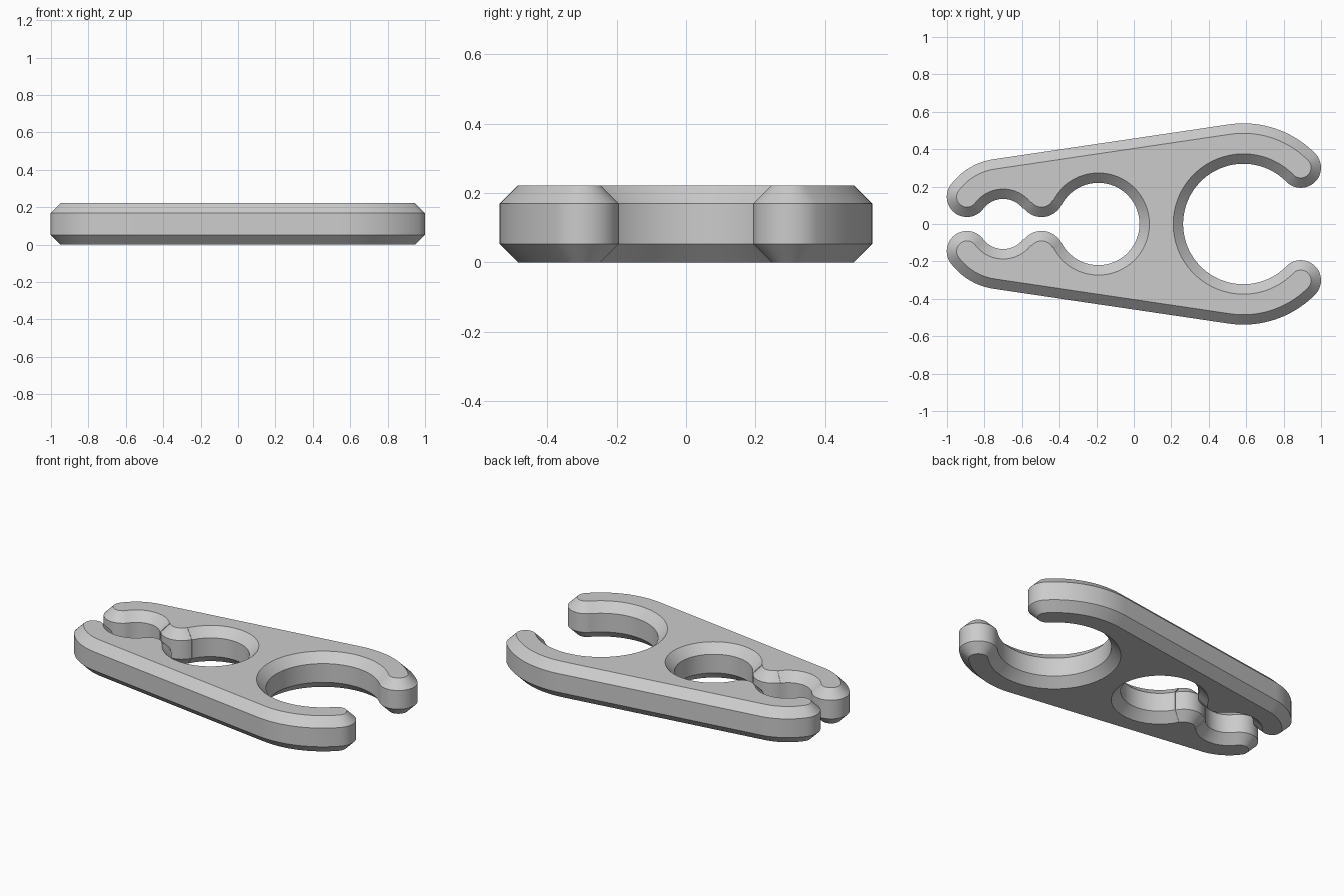
import bpy
import bmesh
from math import asin, atan2, cos, degrees, hypot, radians, sin

HEIGHT, CHAMFER = 0.222, 0.053
TIP = 0.108                      # radius of the rounded arm ends

default = bpy.data.objects.get("Cube")
if default:
    bpy.data.objects.remove(default, do_unlink=True)


def polar(centre, dist, angle):
    a = radians(angle)
    return centre[0] + dist * cos(a), centre[1] + dist * sin(a)


def direction(a, b):
    return degrees(atan2(b[1] - a[1], b[0] - a[0]))


def arc(centre, radius, start, end, steps):
    return [polar(centre, radius, start + (end - start) * i / steps)
            for i in range(steps + 1)]


# Centres and radii of the openings and of the rounded ends between them
large, large_r = (0.585, 0), 0.322
middle, middle_r = (-0.19, 0), 0.22
small, small_r = (-0.70, 0), 0.134
neck, neck_r = (-0.495, 0.155), 0.118
right_angle, left_angle = 44.5, 143.1
right_tip = polar(large, large_r + TIP, right_angle)
left_tip = polar(small, small_r + TIP, left_angle)
large_outer, small_outer = large_r + 2 * TIP, small_r + 2 * TIP
slope = 90 + degrees(asin((large_outer - small_outer) / (large[0] - small[0])))
to_neck, from_middle = direction(small, neck), direction(middle, neck)


def outline(d):
    """Closed outline, moved inwards by d; convex arcs shrink, openings grow."""
    half = arc(large, large_r + d, 180, right_angle, 48)
    half += arc(right_tip, TIP - d, right_angle + 180, right_angle + 360, 24)
    half += arc(large, large_outer - d, right_angle, slope, 20)
    half += arc(small, small_outer - d, slope, left_angle, 16)
    half += arc(left_tip, TIP - d, left_angle, left_angle + 180, 24)
    half += arc(small, small_r + d, left_angle, to_neck, 24)
    half += arc(neck, neck_r - d, to_neck + 180, from_middle + 180, 18)
    half += arc(middle, middle_r + d, from_middle, 0, 40)
    return half + [(x, -y) for x, y in reversed(half[1:-1])]


# Stack four outlines into a plate with chamfered rims
bm = bmesh.new()
levels = [(0, CHAMFER), (CHAMFER, 0), (HEIGHT - CHAMFER, 0), (HEIGHT, CHAMFER)]
rings = [[bm.verts.new((x, y, z)) for x, y in outline(d)] for z, d in levels]
for low, high in zip(rings, rings[1:]):
    for i in range(len(low)):
        bm.faces.new((low[i - 1], low[i], high[i], high[i - 1]))
bm.faces.new(list(reversed(rings[0])))
bm.faces.new(rings[-1])
bmesh.ops.remove_doubles(bm, verts=bm.verts, dist=0.001)
bmesh.ops.recalc_face_normals(bm, faces=bm.faces)

mesh = bpy.data.meshes.new("clip_plate")
bm.to_mesh(mesh)
bm.free()
plate = bpy.data.objects.new("clip_plate", mesh)
bpy.context.collection.objects.link(plate)

# Plain grey material
grey = bpy.data.materials.new("light_grey")
grey.use_nodes = True
colour = (0.6, 0.6, 0.6, 1)
grey.diffuse_color = colour
grey.node_tree.nodes["Principled BSDF"].inputs["Base Color"].default_value = colour
mesh.materials.append(grey)

# Smooth curves with crisp chamfer edges
bpy.ops.object.select_all(action="DESELECT")
plate.select_set(True)
bpy.context.view_layer.objects.active = plate
bpy.ops.object.shade_smooth_by_angle(angle=radians(30))
